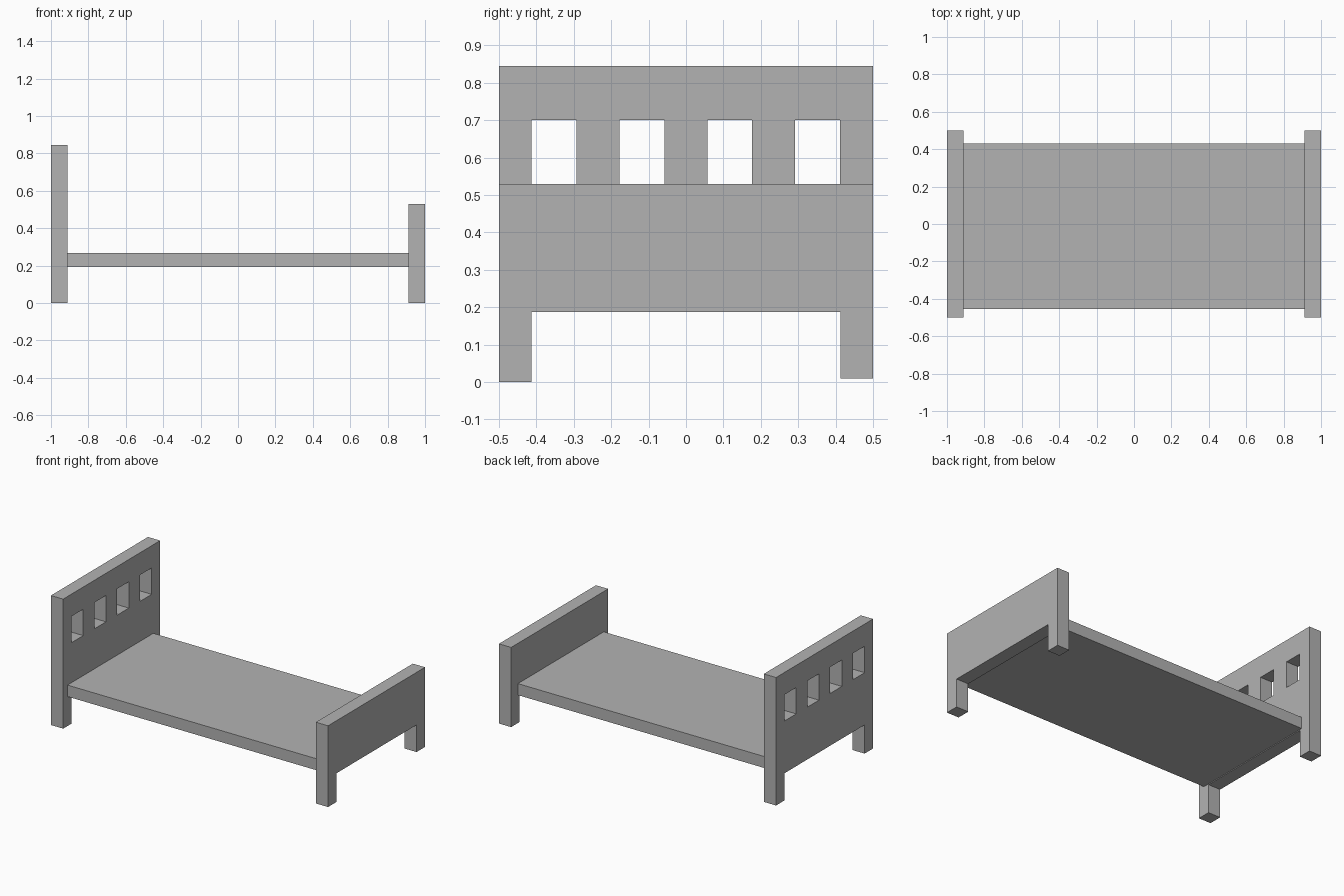
import bpy
import bmesh
from math import pi
from mathutils import Matrix

cube = bpy.data.objects.get("Cube")
if cube:
    bpy.data.objects.remove(cube, do_unlink=True)

THICK = 0.088        # board thickness, also the leg width
HALF_WIDTH = 0.5
LEG_Y = 0.413        # inner face of the legs
RAIL_Z = 0.187       # underside of the boards between the legs
BACK_LEG_Z = 0.01    # the rear legs stop a little above the ground

grey = bpy.data.materials.new("grey")
grey.use_nodes = True
GREY = (0.45, 0.45, 0.45, 1)
grey.diffuse_color = GREY
grey.node_tree.nodes["Principled BSDF"].inputs["Base Color"].default_value = GREY


def add_mesh(name, mesh):
    mesh.materials.clear()
    mesh.materials.append(grey)
    obj = bpy.data.objects.new(name, mesh)
    bpy.context.collection.objects.link(obj)
    return obj


def rectangle(y0, y1, z0, z1):
    return [(y0, z0), (y1, z0), (y1, z1), (y0, z1)]


def board(name, x, top, holes=()):
    """Upright end board with two legs, cut from a filled outline."""
    outline = [(-HALF_WIDTH, 0), (-LEG_Y, 0), (-LEG_Y, RAIL_Z), (LEG_Y, RAIL_Z),
               (LEG_Y, BACK_LEG_Z), (HALF_WIDTH, BACK_LEG_Z),
               (HALF_WIDTH, top), (-HALF_WIDTH, top)]
    curve = bpy.data.curves.new(name, "CURVE")
    curve.dimensions = "2D"
    curve.fill_mode = "BOTH"
    curve.extrude = THICK / 2
    for loop in [outline, *holes]:
        spline = curve.splines.new("POLY")
        spline.points.add(len(loop) - 1)
        for point, (y, z) in zip(spline.points, loop):
            point.co = (y, z, 0, 1)
        spline.use_cyclic_u = True

    # Turn the filled curve into a clean flat-faced mesh
    helper = bpy.data.objects.new(name + "_outline", curve)
    bpy.context.collection.objects.link(helper)
    bpy.context.view_layer.update()
    graph = bpy.context.evaluated_depsgraph_get()
    mesh = bpy.data.meshes.new_from_object(helper.evaluated_get(graph))
    bpy.data.objects.remove(helper, do_unlink=True)
    stand_up = Matrix(((0, 0, 1, x), (1, 0, 0, 0), (0, 1, 0, 0), (0, 0, 0, 1)))
    bm = bmesh.new()
    bm.from_mesh(mesh)
    bmesh.ops.transform(bm, matrix=stand_up, verts=bm.verts)
    bmesh.ops.remove_doubles(bm, verts=bm.verts, dist=0.0001)
    bmesh.ops.dissolve_limit(bm, angle_limit=pi / 180, verts=bm.verts, edges=bm.edges)
    bmesh.ops.recalc_face_normals(bm, faces=bm.faces)
    for face in bm.faces:
        face.smooth = False
        face.material_index = 0
    bm.to_mesh(mesh)
    bm.free()
    return add_mesh(name, mesh)


def box(name, low, high):
    mesh = bpy.data.meshes.new(name)
    bm = bmesh.new()
    bmesh.ops.create_cube(bm, size=1)
    for v in bm.verts:
        v.co = [a if c < 0 else b for c, a, b in zip(v.co, low, high)]
    bm.to_mesh(mesh)
    bm.free()
    return add_mesh(name, mesh)


# Headboard with a row of four windows
windows = []
for i in range(4):
    y = -0.413 + i * 0.235
    windows.append(rectangle(y, y + 0.12, 0.528, 0.70))
end_x = 1 - THICK / 2
board("headboard", -end_x, 0.845, windows)

# Plain, lower footboard
board("footboard", end_x, 0.53)

# Flat slab between the two boards
inner_x = 1 - THICK
box("bed_base", (-inner_x, -0.455, 0.192), (inner_x, 0.43, 0.267))
